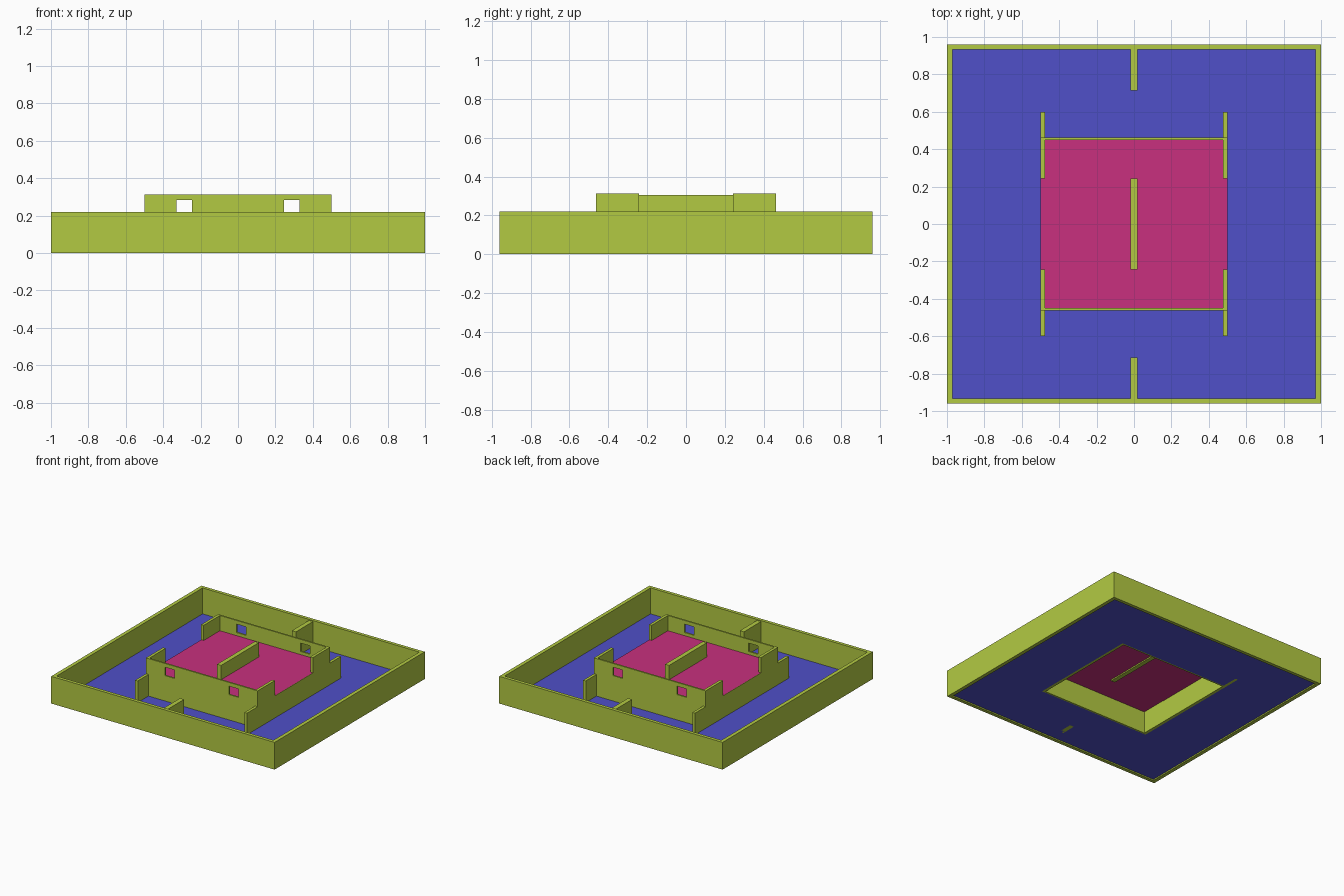
import bpy, bmesh

if "Cube" in bpy.data.objects:
    bpy.data.objects.remove(bpy.data.objects["Cube"])


def material(name, rgb):
    m = bpy.data.materials.new(name)
    m.diffuse_color = (*rgb, 1)
    m.use_nodes = True
    m.node_tree.nodes["Principled BSDF"].inputs["Base Color"].default_value = m.diffuse_color
    return m


LIME = material("lime_wall", (0.45, 0.59, 0.055))
BLUE = material("blue_floor", (0.08, 0.08, 0.58))
PINK = material("pink_floor", (0.58, 0.03, 0.21))


def finish(name, bm, mat):
    bmesh.ops.recalc_face_normals(bm, faces=bm.faces)
    me = bpy.data.meshes.new(name)
    bm.to_mesh(me)
    bm.free()
    ob = bpy.data.objects.new(name, me)
    bpy.context.collection.objects.link(ob)
    me.materials.append(mat)
    return ob


def box(name, x0, x1, y0, y1, z0, z1, mat=LIME):
    bm = bmesh.new()
    bmesh.ops.create_cube(bm, size=1)
    for v in bm.verts:
        v.co = (x1 if v.co.x > 0 else x0, y1 if v.co.y > 0 else y0,
                z1 if v.co.z > 0 else z0)
    return finish(name, bm, mat)


def ring(name, outer, inner, z, height, mat):
    """Rectangular frame, flat when height is 0."""
    bm = bmesh.new()
    signs = [(-1, -1), (1, -1), (1, 1), (-1, 1)]
    a, b = [[bm.verts.new((sx * hx, sy * hy, z)) for sx, sy in signs]
            for hx, hy in (outer, inner)]
    faces = [bm.faces.new((a[i], a[(i + 1) % 4], b[(i + 1) % 4], b[i]))
             for i in range(4)]
    if height:
        res = bmesh.ops.extrude_face_region(bm, geom=faces, use_keep_orig=True)
        for g in res["geom"]:
            if isinstance(g, bmesh.types.BMVert):
                g.co.z += height
    return finish(name, bm, mat)


def prism_x(name, profile, x0, x1):
    """Extrude a (y, z) outline along x."""
    bm = bmesh.new()
    a, b = [[bm.verts.new((x, y, z)) for y, z in profile] for x in (x0, x1)]
    bm.faces.new(a)
    bm.faces.new(b)
    n = len(profile)
    for i in range(n):
        bm.faces.new((a[i], a[(i + 1) % n], b[(i + 1) % n], b[i]))
    return finish(name, bm, LIME)


FLOOR, DECK = 0.01, 0.19

# Perimeter wall and lower floor, open under the raised deck
ring("perimeter_wall", (1.0, 0.96), (0.97, 0.933), 0, 0.22, LIME)
ring("lower_floor", (0.97, 0.933), (0.5, 0.463), FLOOR, 0, BLUE)

# Raised deck
bm = bmesh.new()
bm.faces.new([bm.verts.new((sx * 0.499, sy * 0.458, DECK))
              for sx, sy in ((-1, -1), (1, -1), (1, 1), (-1, 1))])
finish("upper_floor", bm, PINK)

# Side walls: low buttress at each end, tall corners, open middle
half = [(0.6, FLOOR), (0.6, 0.185), (0.463, 0.185), (0.463, 0.313),
        (0.243, 0.313), (0.243, DECK - 0.002)]
outline = half + [(-y, z) for y, z in reversed(half)]
for s, side in ((-1, "left"), (1, "right")):
    prism_x(side + "_side_wall", outline, s * 0.477, s * 0.5)

# Front and back walls with two windows each, plus the stub dividers
for s, side in ((-1, "front"), (1, "back")):
    y0, y1 = sorted((s * 0.45, s * 0.463))
    wall = box(side + "_wall", -0.48, 0.48, y0, y1, FLOOR, 0.313)
    for x in (-0.287, 0.287):
        cutter = box("window_cutter", x - 0.042, x + 0.042,
                     y0 - 0.05, y1 + 0.05, 0.215, 0.283)
        cutter.hide_render = True
        mod = wall.modifiers.new("window", 'BOOLEAN')
        mod.operation, mod.object, mod.solver = 'DIFFERENCE', cutter, 'EXACT'
        bpy.context.view_layer.objects.active = wall
        bpy.ops.object.modifier_apply(modifier=mod.name)
        bpy.data.objects.remove(cutter)
    y0, y1 = sorted((s * 0.715, s * 0.94))
    box(side + "_stub_divider", -0.018, 0.018, y0, y1, FLOOR, 0.212)

# Divider in the middle of the deck
box("centre_divider", -0.018, 0.018, -0.242, 0.242, 0.18, 0.306)
